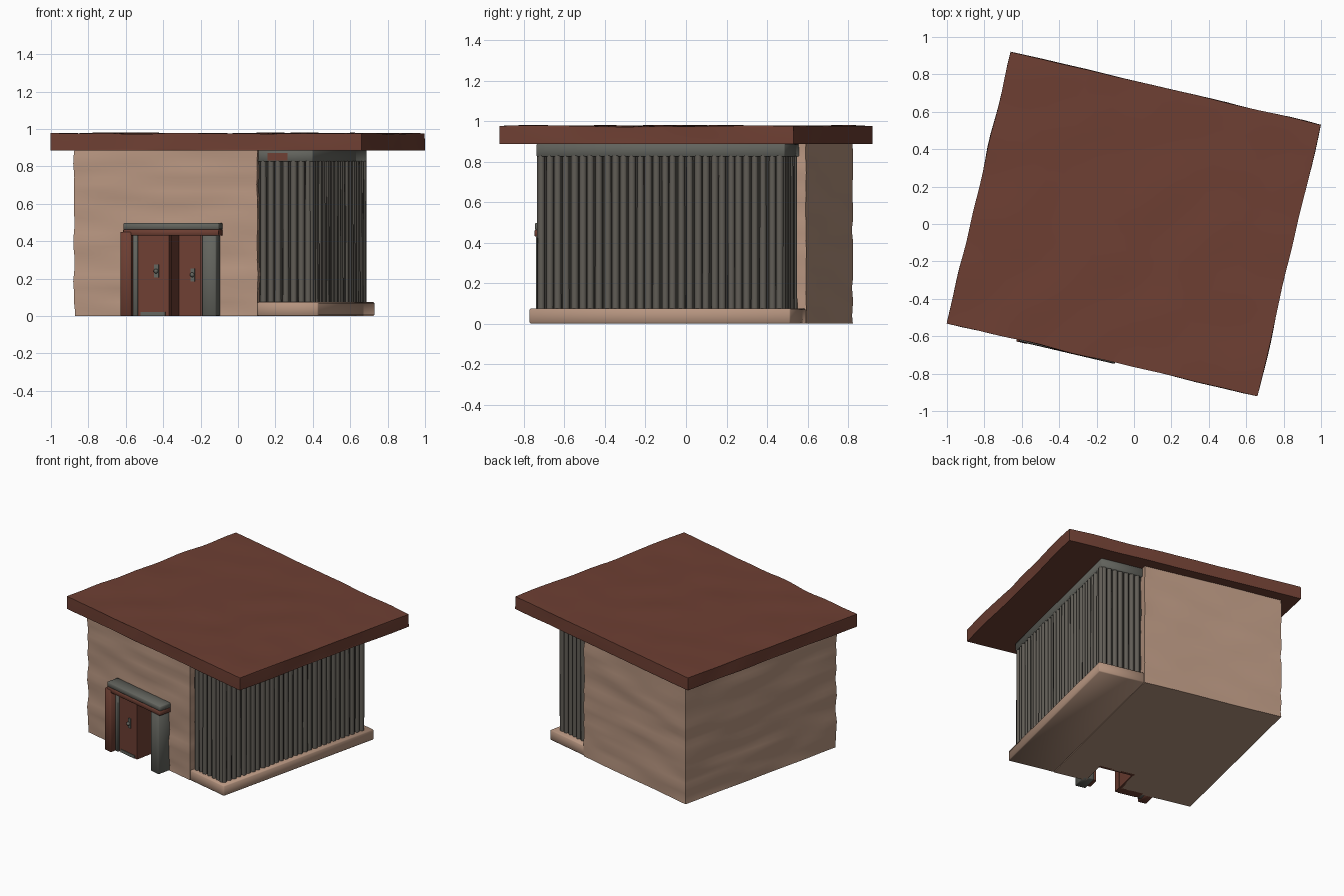
import bpy, bmesh, math, random
from mathutils import Matrix, Vector, noise

if "Cube" in bpy.data.objects:
    bpy.data.objects.remove(bpy.data.objects["Cube"])

random.seed(4)
TURN = Matrix.Rotation(math.radians(-13.2), 4, 'Z')  # whole building is turned


def material(name, rgb):
    m = bpy.data.materials.new(name)
    m.diffuse_color = (*rgb, 1)
    m.use_nodes = True
    m.node_tree.nodes["Principled BSDF"].inputs["Base Color"].default_value = m.diffuse_color
    return m


TAN = material("tan plaster", (0.47, 0.30, 0.215))
RED = material("red brown wood", (0.156, 0.050, 0.033))
GREY = material("weathered grey", (0.125, 0.128, 0.112))
SLAT = material("slat grey", (0.118, 0.108, 0.092))
DARK = material("dark gap", (0.035, 0.032, 0.028))


def finish(name, bm, mat):
    bmesh.ops.recalc_face_normals(bm, faces=bm.faces)
    me = bpy.data.meshes.new(name)
    bm.to_mesh(me)
    bm.free()
    me.transform(TURN)
    me.materials.append(mat)
    ob = bpy.data.objects.new(name, me)
    bpy.context.collection.objects.link(ob)
    return ob


def add_box(bm, lo, hi):
    size = [b - a for a, b in zip(lo, hi)]
    mid = [(a + b) / 2 for a, b in zip(lo, hi)]
    m = Matrix.Translation(mid) @ Matrix.Diagonal((*size, 1))
    bmesh.ops.create_cube(bm, size=1, matrix=m)


def box(name, lo, hi, mat, bevel=0.0):
    bm = bmesh.new()
    add_box(bm, lo, hi)
    if bevel:
        bmesh.ops.bevel(bm, geom=bm.edges[:], offset=bevel, segments=1,
                        affect='EDGES')
    return finish(name, bm, mat)


def rough_box(name, lo, hi, mat, cuts, freq, amp):
    """Box with a hand-worn surface; the underside stays flat."""
    bm = bmesh.new()
    add_box(bm, lo, hi)
    bmesh.ops.subdivide_edges(bm, edges=bm.edges[:], cuts=cuts,
                              use_grid_fill=True)
    bm.normal_update()
    moves = []
    for v in bm.verts:
        p = Vector(c * f for c, f in zip(v.co, freq))
        d = v.normal * (noise.noise(p) * amp)
        if v.co.z < lo[2] + 0.001:
            d.z = 0
        moves.append((v, d))
    for v, d in moves:
        v.co += d
    return finish(name, bm, mat)


# Plaster block with horizontal ripples, and the doorway cut from it
wall = rough_box("plaster_wall", (-0.745, -0.656, 0), (0.26, 0.670, 0.89),
                 TAN, 23, (2.5, 2.5, 13), 0.009)
cutter = box("doorway_cutter", (-0.225, -0.9, -0.1), (0.025, -0.45, 0.435), TAN)
cutter.hide_render = True
cutter.hide_viewport = True
cutter.display_type = 'WIRE'
cut = wall.modifiers.new("doorway", 'BOOLEAN')
cut.operation = 'DIFFERENCE'
cut.solver = 'EXACT'
cut.object = cutter

# Low plinth under the slatted part
box("plinth", (0.26, -0.656, 0), (0.594, 0.668, 0.075), TAN, 0.006)

# Flat overhanging roof
rough_box("roof", (-0.852, -0.745, 0.886), (0.852, 0.745, 0.976),
          RED, 19, (4, 4, 4), 0.009)

# Slatted screen: dark backing, upright bars, beam on top
box("screen_backing", (0.25, -0.612, 0.07), (0.543, 0.612, 0.886), DARK)


def slats(name, start, end, count):
    bm = bmesh.new()
    step = (Vector(end) - Vector(start)) / count
    r = step.length * 0.44
    for i in range(count):
        p = Vector(start) + step * (i + 0.5)
        x = p.x + random.uniform(-0.003, 0.003)
        y = p.y + random.uniform(-0.003, 0.003)
        bmesh.ops.create_cone(
            bm, cap_ends=True, segments=8, radius1=r,
            radius2=r * random.uniform(0.88, 1.05), depth=0.76,
            matrix=Matrix.Translation((x, y, 0.45))
            @ Matrix.Rotation(random.uniform(0, 1), 4, 'Z'))
    return finish(name, bm, SLAT)


slats("side_slats", (0.543, -0.625, 0), (0.543, 0.625, 0), 30)
for name, y in (("front_slats", -0.612), ("back_slats", 0.612)):
    slats(name, (0.265, y, 0), (0.55, y, 0), 7)
box("screen_beam", (0.25, -0.628, 0.825), (0.558, 0.632, 0.888), GREY, 0.004)
box("beam_patch", (0.31, -0.634, 0.832), (0.42, -0.627, 0.872), RED)

# Door frame standing out from the wall
box("left_frame", (-0.47, -0.755, 0), (-0.41, -0.65, 0.45), RED, 0.004)
box("left_inner_frame", (-0.412, -0.715, 0), (-0.385, -0.65, 0.45), GREY, 0.003)
box("right_frame", (-0.022, -0.75, 0), (0.055, -0.62, 0.43), GREY, 0.004)
box("right_inner_frame", (-0.04, -0.715, 0), (-0.02, -0.63, 0.43), RED)
box("lintel", (-0.455, -0.75, 0.462), (0.07, -0.65, 0.497), GREY, 0.004)
box("lintel_lower", (-0.455, -0.752, 0.43), (0.07, -0.65, 0.463), RED, 0.003)

# Door leaves: one closed, one set back in the recess
box("left_door", (-0.39, -0.70, 0), (-0.214, -0.64, 0.44), RED)
box("recess_side", (-0.235, -0.695, 0), (-0.216, -0.445, 0.44), RED)
box("right_door", (-0.23, -0.462, 0), (0.03, -0.44, 0.44), RED)
box("left_door_foot", (-0.37, -0.704, 0), (-0.235, -0.699, 0.022), GREY)


# Handles: plate with a round knob
def handle(name, x, y, z):
    bm = bmesh.new()
    add_box(bm, (x - 0.012, y - 0.006, z - 0.035), (x + 0.012, y + 0.002, z + 0.035))
    bmesh.ops.create_icosphere(bm, subdivisions=2, radius=0.013,
                               matrix=Matrix.Translation((x, y - 0.014, z)))
    return finish(name, bm, GREY)


handle("left_handle", -0.283, -0.70, 0.24)
handle("right_handle", -0.14, -0.462, 0.22)

# Smooth the rounded and worn surfaces, keep the corners crisp
bpy.ops.object.select_all(action='DESELECT')
for ob in bpy.context.collection.objects:
    if not ob.hide_render:
        ob.select_set(True)
        bpy.context.view_layer.objects.active = ob
bpy.ops.object.shade_smooth_by_angle(angle=math.radians(46))
